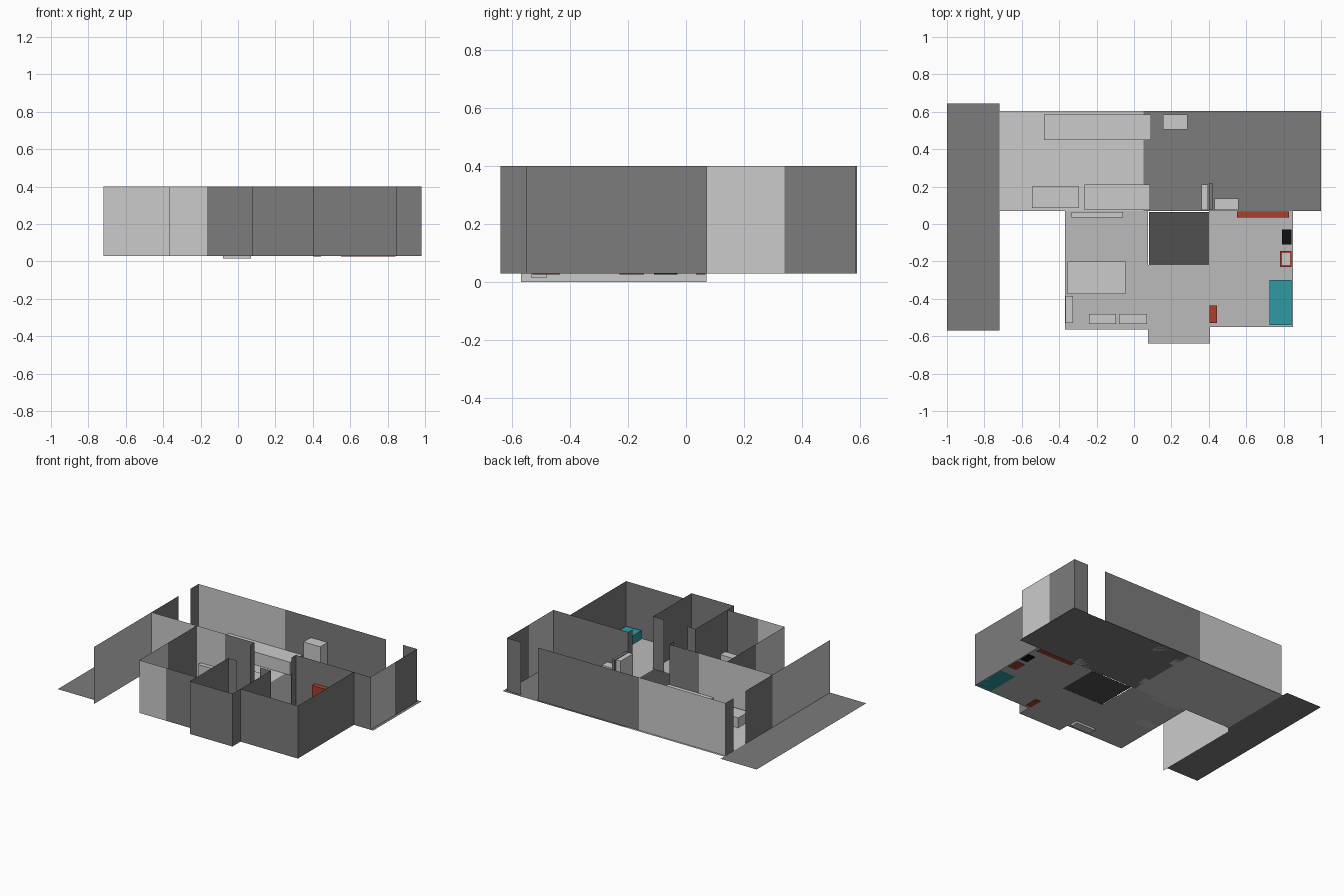
import bpy, bmesh

if "Cube" in bpy.data.objects:
    bpy.data.objects.remove(bpy.data.objects["Cube"])

FLOOR, TOP = 0.03, 0.40


def material(name, rgb):
    m = bpy.data.materials.new(name)
    m.diffuse_color = (*rgb, 1)
    m.use_nodes = True
    m.node_tree.nodes["Principled BSDF"].inputs["Base Color"].default_value = m.diffuse_color
    return m


DARK = material("dark_grey", (0.2, 0.2, 0.2))
MID = material("mid_grey", (0.5, 0.5, 0.5))
HALL = material("hall_grey", (0.08, 0.08, 0.08))
RED = material("red", (0.4, 0.05, 0.03))
TEAL = material("teal", (0.03, 0.32, 0.37))
BLACK = material("black", (0.005, 0.005, 0.005))


def finish(name, bm, mat):
    me = bpy.data.meshes.new(name)
    bm.to_mesh(me)
    bm.free()
    ob = bpy.data.objects.new(name, me)
    bpy.context.collection.objects.link(ob)
    if mat:
        me.materials.append(mat)


def floor(name, x0, x1, y0, y1, mat=None, z=FLOOR):
    bm = bmesh.new()
    bm.faces.new([bm.verts.new(p) for p in
                  ((x0, y0, z), (x1, y0, z), (x1, y1, z), (x0, y1, z))])
    finish(name, bm, mat)


def wall(name, pts, mat=None, z0=FLOOR):
    """Thin sheet wall standing along a plan polyline."""
    bm = bmesh.new()
    low = [bm.verts.new((x, y, z0)) for x, y in pts]
    high = [bm.verts.new((x, y, TOP)) for x, y in pts]
    for i in range(len(pts) - 1):
        bm.faces.new((low[i], low[i + 1], high[i + 1], high[i]))
    finish(name, bm, mat)


def box(name, x0, x1, y0, y1, z1, mat=None, z0=FLOOR):
    bm = bmesh.new()
    bmesh.ops.create_cube(bm, size=1)
    for v in bm.verts:
        v.co = (x1 if v.co.x > 0 else x0, y1 if v.co.y > 0 else y0,
                z1 if v.co.z > 0 else z0)
    finish(name, bm, mat)


# Floors
floor("balcony_floor", -1.0, -0.72, -0.57, 0.645, DARK)
floor("living_floor", -0.72, 0.05, 0.07, 0.605)
floor("kitchen_floor", 0.05, 1.0, 0.07, 0.605, DARK)
floor("bedroom_floor", -0.37, 0.075, -0.565, 0.07, MID)
floor("second_room_floor", 0.40, 0.85, -0.55, 0.07, MID)
floor("bathroom_floor", 0.075, 0.405, -0.64, -0.22, MID)
floor("hall_floor", 0.08, 0.40, -0.22, 0.065, HALL, FLOOR + 0.001)

# Balcony and living room walls, with gaps for the doors
wall("balcony_wall", [(-0.72, -0.57), (-0.72, 0.07)], z0=0.0)
wall("living_left_wall", [(-0.72, 0.07), (-0.72, 0.37)], DARK)
wall("living_corner_wall", [(-0.72, 0.50), (-0.72, 0.59)], DARK)
wall("back_wall_light", [(-0.72, 0.59), (-0.05, 0.59)])
wall("back_wall_dark", [(-0.05, 0.59), (0.735, 0.59)], DARK)
wall("entry_wall", [(0.87, 0.585), (0.98, 0.585), (0.98, 0.34)], DARK)
wall("entry_side_wall", [(0.98, 0.34), (0.98, 0.07)])
wall("kitchen_partition", [(0.98, 0.07), (0.40, 0.07), (0.40, 0.02)], DARK)
wall("living_partition_light", [(-0.72, 0.07), (-0.15, 0.07)])
wall("living_partition_dark", [(-0.15, 0.07), (0.08, 0.07), (0.08, 0.02)], DARK)

# Bedroom, bathroom and second room walls
wall("bedroom_left_wall_dark", [(-0.37, 0.07), (-0.37, -0.25)], DARK)
wall("bedroom_corner_wall", [(-0.37, -0.25), (-0.37, -0.565), (-0.165, -0.565)])
wall("bedroom_front_wall", [(-0.165, -0.565), (0.075, -0.565)], DARK)
wall("bathroom_wall", [(0.14, -0.215), (0.075, -0.215), (0.075, -0.64),
                       (0.405, -0.64), (0.405, -0.215), (0.32, -0.215)], DARK)
wall("second_room_wall", [(0.405, -0.55), (0.85, -0.55), (0.85, 0.07)], DARK)

# Living room and kitchen furniture
box("kitchen_counter", -0.48, 0.09, 0.45, 0.585, 0.12)
box("tall_fridge", 0.155, 0.285, 0.505, 0.585, 0.26)
box("low_table", -0.545, -0.295, 0.085, 0.20, 0.10)
box("sofa", -0.265, 0.085, 0.075, 0.21, 0.12)
box("hall_cabinet", 0.36, 0.395, 0.075, 0.21, 0.26)
box("cabinet_panel", 0.40, 0.42, 0.075, 0.22, 0.26, DARK)
box("shoe_cabinet", 0.43, 0.56, 0.075, 0.135, 0.15)

# Bedroom furniture
box("bed", -0.355, -0.045, -0.375, -0.20, 0.09)
box("dresser", -0.335, -0.06, 0.035, 0.065, 0.15)
box("side_shelf", -0.365, -0.325, -0.53, -0.385, 0.10)
box("desk_left", -0.24, -0.095, -0.535, -0.48, 0.12)
box("desk_right", -0.08, 0.07, -0.535, -0.48, 0.12, z0=0.016)

# Second room furniture
box("red_wardrobe", 0.55, 0.83, 0.035, 0.068, 0.24, RED, 0.026)
box("red_cabinet", 0.405, 0.445, -0.53, -0.435, 0.12, RED, 0.026)
box("teal_bed", 0.725, 0.843, -0.54, -0.30, 0.09, TEAL)
box("black_stand", 0.79, 0.843, -0.11, -0.03, 0.10, BLACK, 0.026)
box("red_chair_frame", 0.78, 0.843, -0.23, -0.145, 0.09, RED, 0.026)
box("chair_cushion", 0.79, 0.833, -0.22, -0.155, 0.095, None, 0.085)
